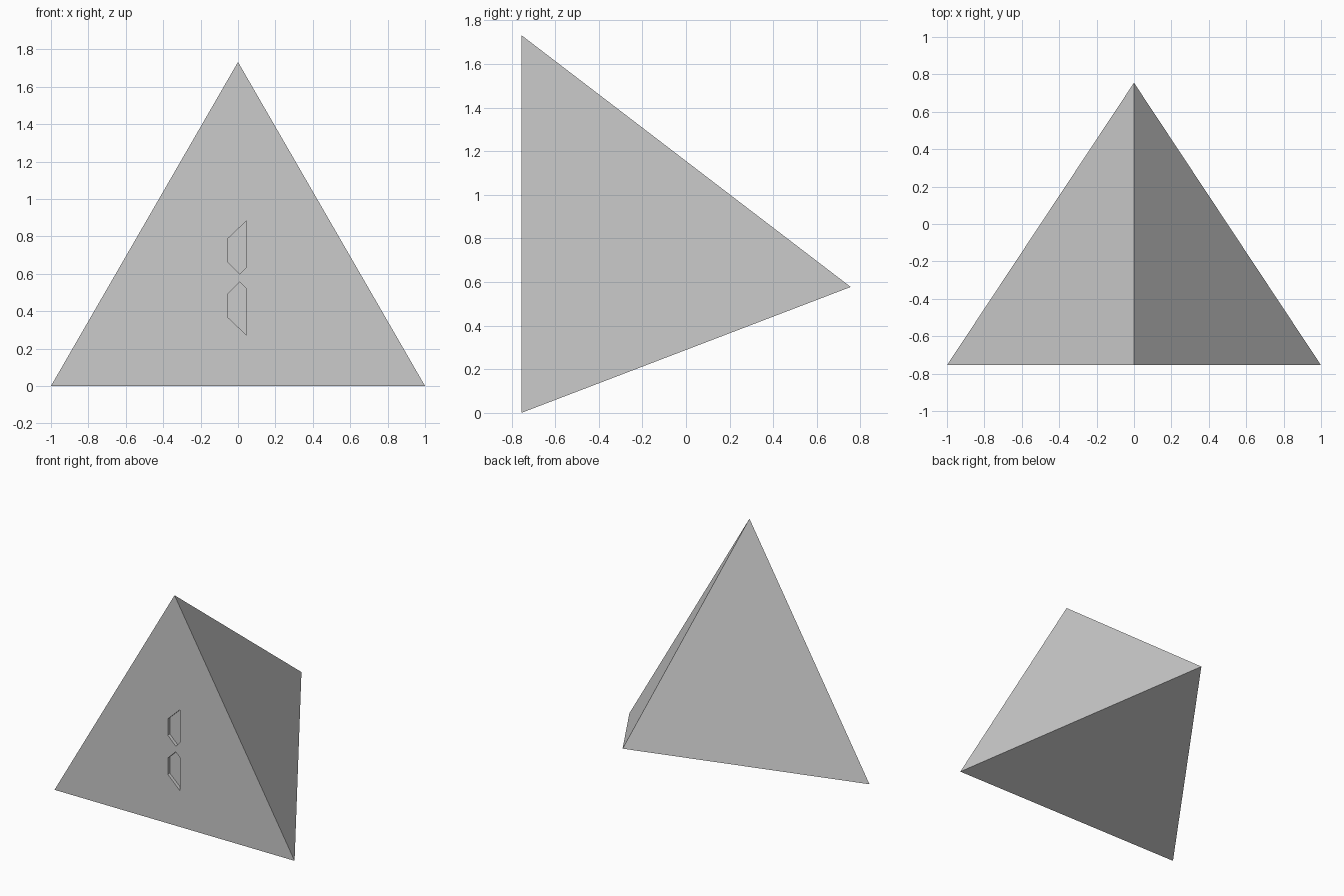
import bpy
import math

if "Cube" in bpy.data.objects:
    bpy.data.objects.remove(bpy.data.objects["Cube"])

CENTRE_Z = 1 / math.sqrt(3)   # centroid height of the front triangle
FRONT, BACK = -0.755, 0.755
DEPTH = 0.025


def make_object(name, verts, faces):
    mesh = bpy.data.meshes.new(name)
    mesh.from_pydata(verts, [], faces)
    mesh.update()
    obj = bpy.data.objects.new(name, mesh)
    bpy.context.collection.objects.link(obj)
    return obj


def prism(name, profile, y0, y1):
    """Extrude an anticlockwise x-z profile from y0 to y1."""
    n = len(profile)
    verts = [(x, y, z) for y in (y0, y1) for x, z in profile]
    faces = [tuple(range(n)), tuple(reversed(range(n, 2 * n)))]
    faces += [(i, i + n, (i + 1) % n + n, (i + 1) % n) for i in range(n)]
    return make_object(name, verts, faces)


# Four-sided pyramid body, point towards the back
body = make_object(
    "pyramid_body",
    [(-1, FRONT, 0), (1, FRONT, 0), (0, FRONT, math.sqrt(3)), (0, BACK, CENTRE_Z)],
    [(0, 1, 2), (1, 0, 3), (2, 1, 3), (0, 2, 3)])

# Two mirrored shallow slots in the front face (heights relative to its centre)
slot = [(-0.056, 0.086), (0.01, 0.021), (0.045, 0.058), (0.045, 0.305), (-0.056, 0.209)]
upper = [(x, CENTRE_Z + z) for x, z in slot]
lower = [(x, CENTRE_Z - z) for x, z in reversed(slot)]

for name, profile in (("upper_slot_cutter", upper), ("lower_slot_cutter", lower)):
    cutter = prism(name, profile, FRONT - 0.1, FRONT + DEPTH)
    cutter.hide_render = True
    cutter.hide_set(True)
    cut = body.modifiers.new(name, 'BOOLEAN')
    cut.operation = 'DIFFERENCE'
    cut.solver = 'EXACT'
    cut.object = cutter
